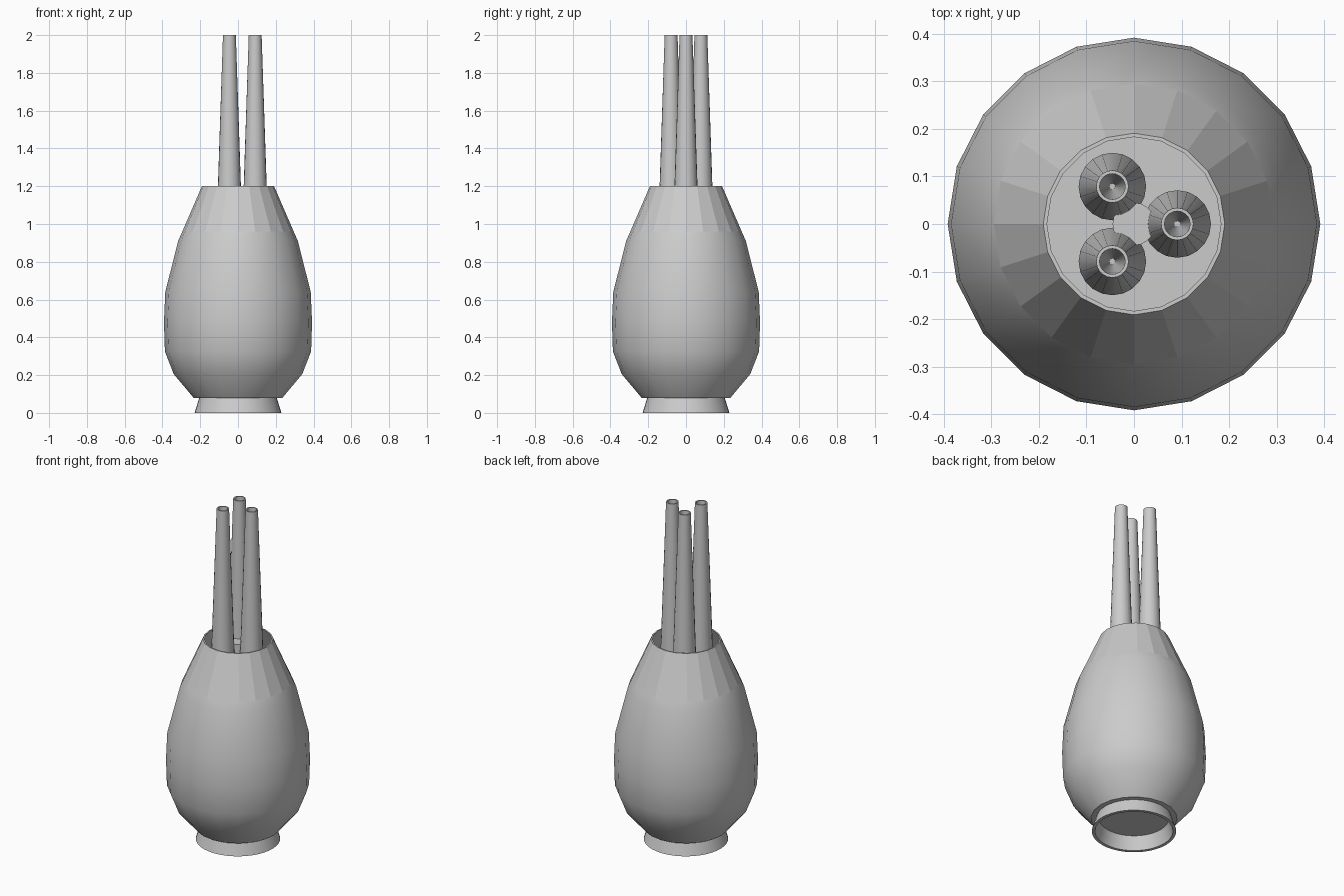
import bpy
import bmesh
from math import sin, cos, pi, radians

if "Cube" in bpy.data.objects:
    bpy.data.objects.remove(bpy.data.objects["Cube"])

SIDES = 20


def lathe(name, profile, location=(0, 0, 0), sides=SIDES, smooth=True, flat_above=None):
    """Revolve (radius, z) points around z; a zero radius closes the surface."""
    bm = bmesh.new()
    rings = []
    for r, z in profile:
        if r == 0:
            rings.append([bm.verts.new((0, 0, z))] * sides)
        else:
            rings.append([bm.verts.new((r * cos(2 * pi * i / sides),
                                        r * sin(2 * pi * i / sides), z))
                          for i in range(sides)])
    for a, b in zip(rings, rings[1:]):
        for i in range(sides):
            j = (i + 1) % sides
            quad = list(dict.fromkeys((a[i], a[j], b[j], b[i])))
            face = bm.faces.new(quad)
            face.smooth = smooth
            if flat_above is not None and min(v.co.z for v in quad) >= flat_above:
                face.smooth = False
    bmesh.ops.recalc_face_normals(bm, faces=bm.faces)
    for e in bm.edges:
        if len(e.link_faces) == 2 and e.calc_face_angle() > radians(32):
            e.smooth = False
    mesh = bpy.data.meshes.new(name)
    bm.to_mesh(mesh)
    bm.free()
    obj = bpy.data.objects.new(name, mesh)
    obj.location = location
    bpy.context.collection.objects.link(obj)
    return obj


# Vase body: thin shell, faceted at the neck
outer = [(0.235, 0.08), (0.34, 0.205), (0.387, 0.325), (0.392, 0.48),
         (0.385, 0.64), (0.317, 0.91), (0.295, 0.96), (0.191, 1.2)]
inner = [(r - 0.008, z + (0.01 if z < 0.1 else 0)) for r, z in reversed(outer)]
lathe("vase_body", [(0, 0.08)] + outer + inner + [(0, 0.09)], flat_above=0.95)

# Flared hollow foot
lathe("vase_foot", [(0.205, 0.08), (0.23, 0.0), (0.212, 0.0),
                    (0.19, 0.08), (0.205, 0.08)], sides=40)

# Three tapered hollow stems around the centre
for k in range(3):
    a = 2 * pi * k / 3
    lathe(f"stem_{k + 1}", [(0, 0.9), (0.071, 0.9), (0.034, 2.0), (0.027, 2.0),
                            (0.006, 1.0), (0, 1.0)],
          location=(0.091 * cos(a), 0.091 * sin(a), 0))

# Small hub holding the stems together
lathe("stem_hub", [(0, 0.9), (0.045, 0.9), (0.045, 1.185), (0, 1.185)])
